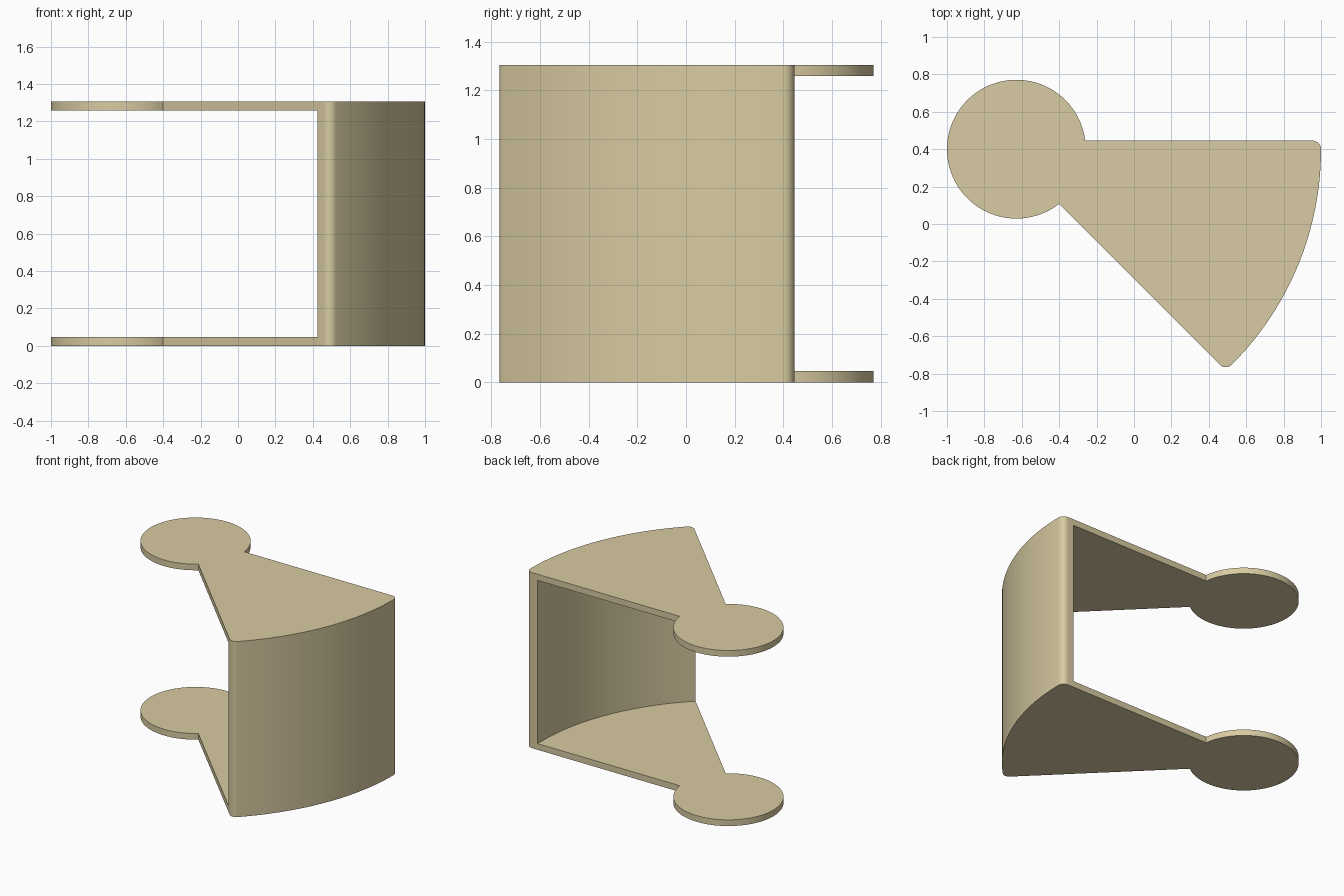
import bpy, bmesh
from math import cos, sin, asin, radians, degrees

if "Cube" in bpy.data.objects:
    bpy.data.objects.remove(bpy.data.objects["Cube"])

CX, CY = -0.629, 0.400            # hinge axis
DISC_R, OUT_R, T, H = 0.371, 1.629, 0.046, 1.305
IN_R = OUT_R - 2 * T              # inner face of the curved wall
SPAN = -45                        # sector sweep in degrees


def polar(r, deg, c=(CX, CY)):
    a = radians(deg)
    return (c[0] + r * cos(a), c[1] + r * sin(a))


def arc(r, a0, a1, n, c=(CX, CY)):
    return [polar(r, a0 + (a1 - a0) * i / n, c) for i in range(n + 1)]


# Plan outline: hinge disc, inner wall arc, rounded outer wall
da = degrees(asin(T / DISC_R))
ia = degrees(asin(T / IN_R))
disc = arc(DISC_R, da, 360 + SPAN - da, 96)
inner = arc(IN_R, SPAN - ia, ia, 48)
outer = (arc(T, SPAN - 90, SPAN, 10, polar(OUT_R - T, SPAN))
         + arc(OUT_R, SPAN, 0, 48)[1:-1]
         + arc(T, 0, 90, 10, polar(OUT_R - T, 0)))

bm = bmesh.new()
cache = {}


def v(p, z):
    key = (round(p[0], 5), round(p[1], 5), round(z, 5))
    if key not in cache:
        cache[key] = bm.verts.new(key)
    return cache[key]


def cap(points, z):
    bm.faces.new([v(p, z) for p in points])


def strip(points, z0, z1):
    for a, b in zip(points, points[1:]):
        bm.faces.new([v(a, z0), v(b, z0), v(b, z1), v(a, z1)])


lo, hi = inner[0], inner[-1]
# Top and bottom outer faces
full = disc + [lo] + outer + [hi]
cap(full, 0)
cap(full, H)
# Two swing plates: inward faces and rims
for z0, z1, z_in in ((0, T, T), (H - T, H, H - T)):
    cap(disc + inner, z_in)
    strip([hi] + disc + [lo], z0, z1)
# Curved wall: inner face, outer face and flat ends
strip(inner, T, H - T)
strip(outer, 0, H)
for corner, edge in ((lo, outer[0]), (hi, outer[-1])):
    bm.faces.new([v(corner, 0), v(edge, 0), v(edge, H),
                  v(corner, H), v(corner, H - T), v(corner, T)])
bmesh.ops.recalc_face_normals(bm, faces=bm.faces[:])

mesh = bpy.data.meshes.new("swing_cover")
bm.to_mesh(mesh)
bm.free()
cover = bpy.data.objects.new("swing_cover", mesh)
bpy.context.collection.objects.link(cover)

mat = bpy.data.materials.new("tan")
mat.diffuse_color = (0.69, 0.60, 0.36, 1)
mat.use_nodes = True
mat.node_tree.nodes["Principled BSDF"].inputs["Base Color"].default_value = mat.diffuse_color
mesh.materials.append(mat)

bpy.context.view_layer.objects.active = cover
cover.select_set(True)
bpy.ops.object.shade_smooth_by_angle(angle=radians(30))
